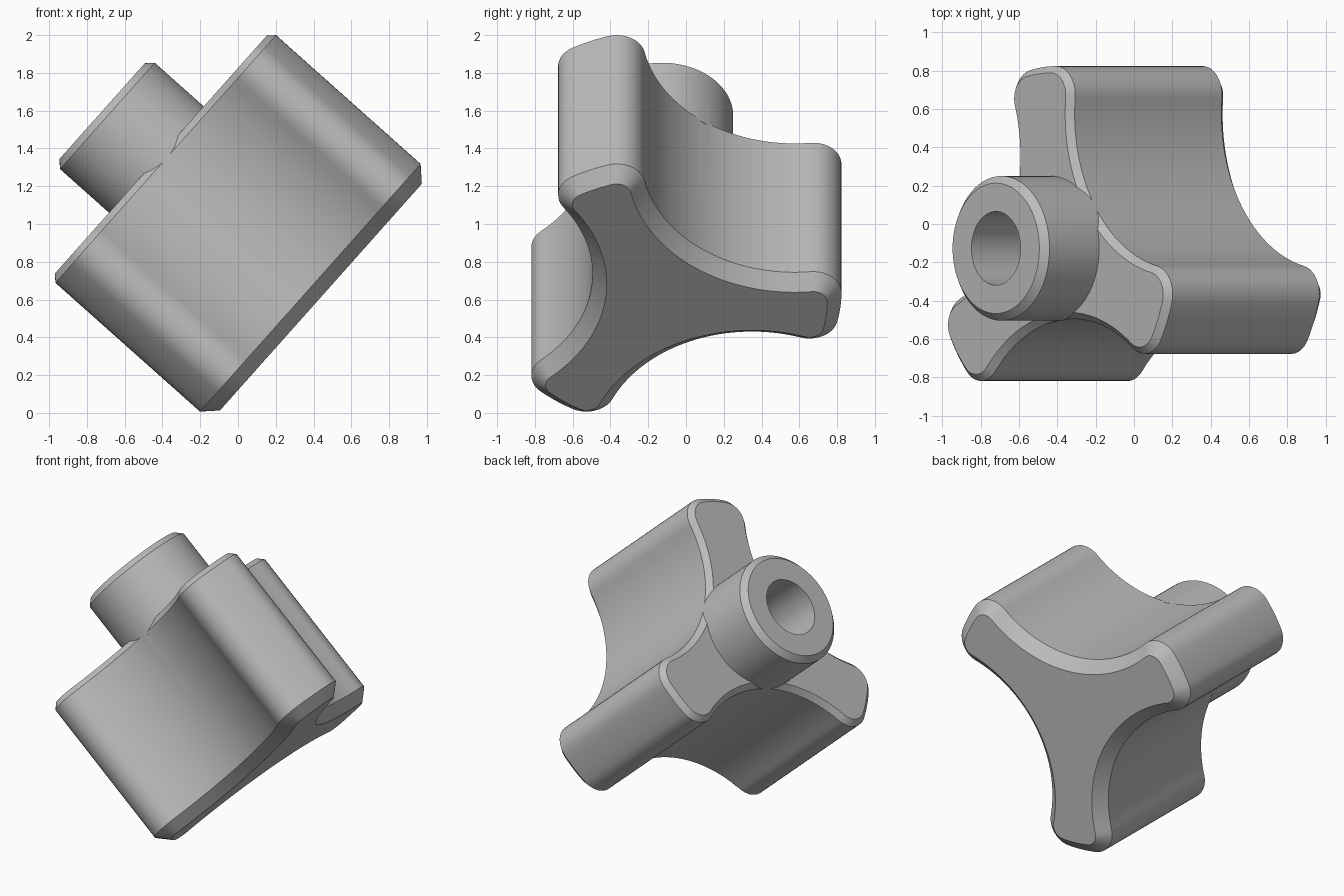
import bpy, bmesh
from math import sin, cos, pi, radians, atan2
from mathutils import Vector

if "Cube" in bpy.data.objects:
    bpy.data.objects.remove(bpy.data.objects["Cube"])

# Tilted knob axis: local z runs from the flat face towards the hub
TILT = radians(-48.3)
ORIGIN = (0.475, -0.127, 0.533)
ARM = radians(96.3)          # direction of the first arm
TIP_R, FILLET, HALF = 0.95, 0.15, radians(6.3)
WAIST, SCOOP = 0.375, 0.81   # inner radius and radius of the concave sides

grey = bpy.data.materials.new("light_grey")
grey.use_nodes = True
colour = (0.5, 0.5, 0.5, 1)
grey.diffuse_color = colour
grey.node_tree.nodes["Principled BSDF"].inputs["Base Color"].default_value = colour


def polar(r, a):
    return Vector((r * cos(a), r * sin(a)))


def arc(centre, r, a0, a1, n):
    return [centre + polar(r, a0 + (a1 - a0) * i / n) for i in range(n + 1)]


def star_outline(inset):
    """Three-armed outline, offset inwards by inset."""
    pts = []
    for k in range(3):
        a = ARM + k * 2 * pi / 3
        mid = a + pi / 3
        f0, f1 = polar(TIP_R - FILLET, a - HALF), polar(TIP_R - FILLET, a + HALF)
        scoop = polar(WAIST + SCOOP, mid)
        d = f1 - scoop
        touch = atan2(d.y, d.x)
        swing = (touch - mid - pi) % (2 * pi)      # half sweep of the scoop
        end = mid + pi + swing + pi                # fillet normal at the scoop
        turn = (end - (a + HALF)) % (2 * pi)
        r = FILLET - inset
        pts += arc(f0, r, a - HALF - turn, a - HALF, 10)
        pts += arc(Vector((0, 0)), TIP_R - inset, a - HALF, a + HALF, 6)[1:]
        pts += arc(f1, r, a + HALF, a + HALF + turn, 10)[1:]
        pts += arc(scoop, SCOOP + inset, mid + pi + swing, mid + pi - swing, 36)[1:-1]
    return pts


def circle(r, n=96):
    return [polar(r, 2 * pi * i / n) for i in range(n)]


def loft(name, sections):
    """Closed solid through (outline, height) sections."""
    bm = bmesh.new()
    rings = [[bm.verts.new((p.x, p.y, z)) for p in pts] for pts, z in sections]
    for lo, hi in zip(rings, rings[1:]):
        for i in range(len(lo)):
            j = (i + 1) % len(lo)
            bm.faces.new((lo[i], lo[j], hi[j], hi[i]))
    bm.faces.new(rings[0][::-1])
    bm.faces.new(rings[-1])
    bmesh.ops.recalc_face_normals(bm, faces=bm.faces)
    mesh = bpy.data.meshes.new(name)
    bm.to_mesh(mesh)
    bm.free()
    mesh.materials.append(grey)
    obj = bpy.data.objects.new(name, mesh)
    bpy.context.collection.objects.link(obj)
    obj.location = ORIGIN
    obj.rotation_euler = (0, TILT, 0)
    return obj


# Three-armed grip with chamfered rims
grip = loft("grip_knob", [(star_outline(0.075), 0.08), (star_outline(0), 0.155),
                          (star_outline(0), 1.18), (star_outline(0.035), 1.215)])

# Round hub and its blind bore
hub = loft("hub", [(circle(0.377), 1.165), (circle(0.377), 1.562), (circle(0.34), 1.6)])
bore = loft("bore_cutter", [(circle(0.192), 0.8), (circle(0.192), 1.7)])

bpy.context.view_layer.objects.active = grip
for helper, operation in ((hub, 'UNION'), (bore, 'DIFFERENCE')):
    helper.hide_render = True
    mod = grip.modifiers.new(helper.name, 'BOOLEAN')
    mod.operation, mod.object, mod.solver = operation, helper, 'EXACT'
    bpy.ops.object.modifier_apply(modifier=mod.name)
for helper in (hub, bore):
    bpy.data.objects.remove(helper)

# Smooth walls, crisp chamfer edges
bpy.ops.object.select_all(action='DESELECT')
grip.select_set(True)
bpy.ops.object.shade_smooth_by_angle(angle=radians(25))
